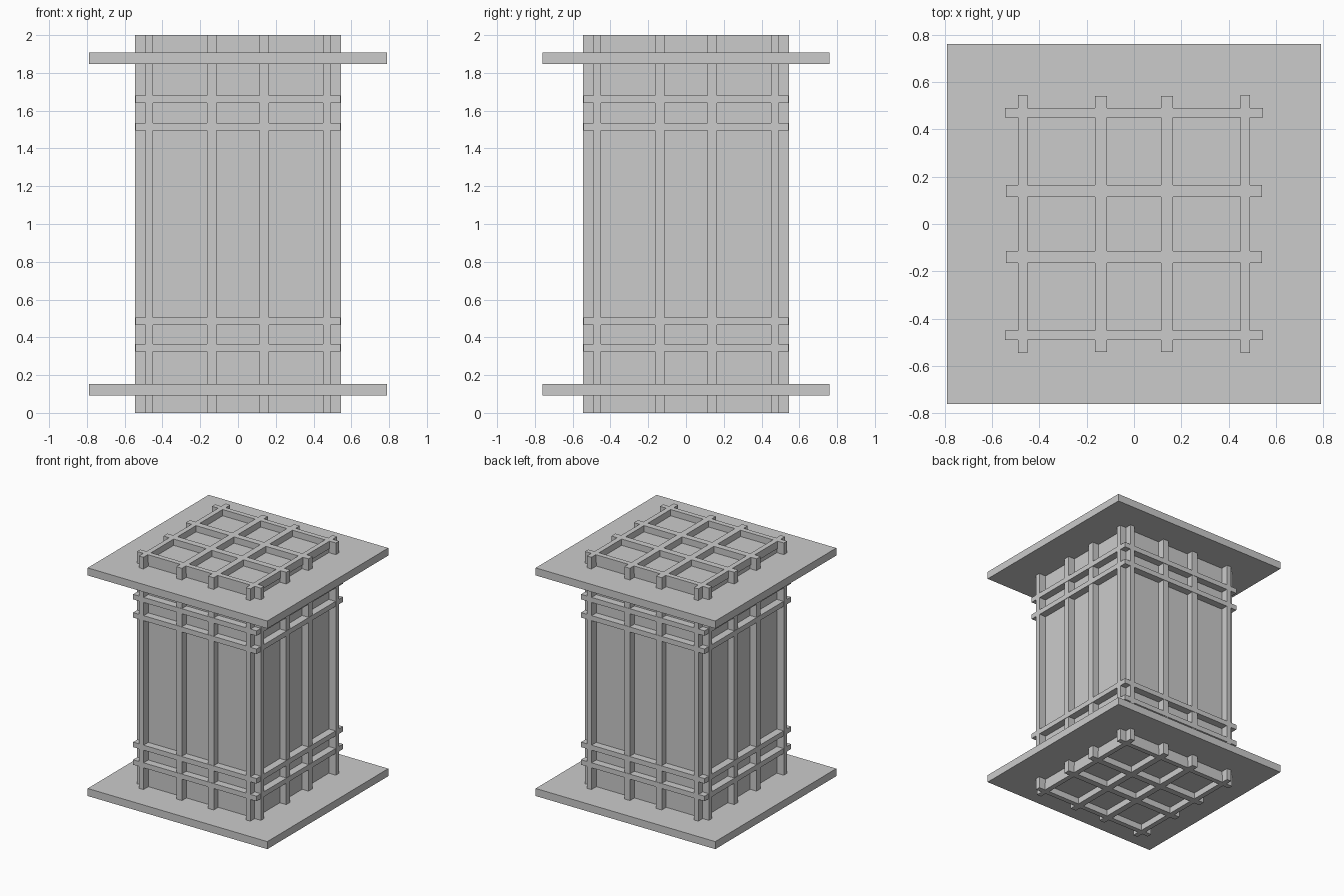
import bpy

if "Cube" in bpy.data.objects:
    bpy.data.objects.remove(bpy.data.objects["Cube"])

grey = bpy.data.materials.new("plain grey")
grey.diffuse_color = (0.6, 0.6, 0.6, 1)
grey.use_nodes = True
grey.node_tree.nodes["Principled BSDF"].inputs["Base Color"].default_value = grey.diffuse_color


def make_boxes(name, boxes):
    """One object made of boxes given as (x0, x1, y0, y1, z0, z1)."""
    verts, faces = [], []
    for x0, x1, y0, y1, z0, z1 in boxes:
        n = len(verts)
        verts += [(x, y, z) for z in (z0, z1)
                  for x, y in ((x0, y0), (x1, y0), (x1, y1), (x0, y1))]
        faces += [(n + 3, n + 2, n + 1, n), (n + 4, n + 5, n + 6, n + 7)]
        for i in range(4):
            j = (i + 1) % 4
            faces.append((n + i, n + j, n + 4 + j, n + 4 + i))
    mesh = bpy.data.meshes.new(name)
    mesh.from_pydata(verts, [], faces)
    mesh.materials.append(grey)
    obj = bpy.data.objects.new(name, mesh)
    bpy.context.collection.objects.link(obj)
    return obj


def both_ways(boxes):
    """Add a copy of each box with x and y swapped."""
    return boxes + [(c, d, a, b, e, f) for a, b, c, d, e, f in boxes]


IN = 0.475     # buried inner side of the bars
BODY = 0.484   # half width of the panelled body

# Panelled body
make_boxes("lantern_body", [(-BODY, BODY, -BODY, BODY, 0.05, 1.95)])

# Wide base and roof plates
for name, z in (("base_plate", 0.093), ("roof_plate", 1.847)):
    make_boxes(name, [(-0.79, 0.79, -0.76, 0.76, z, z + 0.06)])

# Upright posts on all four sides, and the lattices above and below
posts, top, bottom = [], [], []
for centre, width, reach in ((0.47, 0.04, 0.545), (0.14, 0.05, 0.54)):
    for s in (-1, 1):
        x0, x1 = s * centre - width / 2, s * centre + width / 2
        posts += [(x0, x1, -reach, -IN, 0, 2), (x0, x1, IN, reach, 0, 2)]
        top.append((x0, x1, -IN, IN, 1.94, 2))
        bottom.append((x0, x1, -IN, IN, 0, 0.06))
make_boxes("upright_posts", both_ways(posts))
make_boxes("roof_lattice", both_ways(top))
make_boxes("base_lattice", both_ways(bottom))

# Horizontal rails wrapping round the body
R = 0.543
rails = []
for z in (0.345, 0.485, 1.515, 1.66):
    z0, z1 = z - 0.02, z + 0.02
    rails += [(-R, R, -R, -IN, z0, z1), (-R, R, IN, R, z0, z1),
              (-R, -IN, -IN, IN, z0, z1), (IN, R, -IN, IN, z0, z1)]
make_boxes("horizontal_rails", rails)
